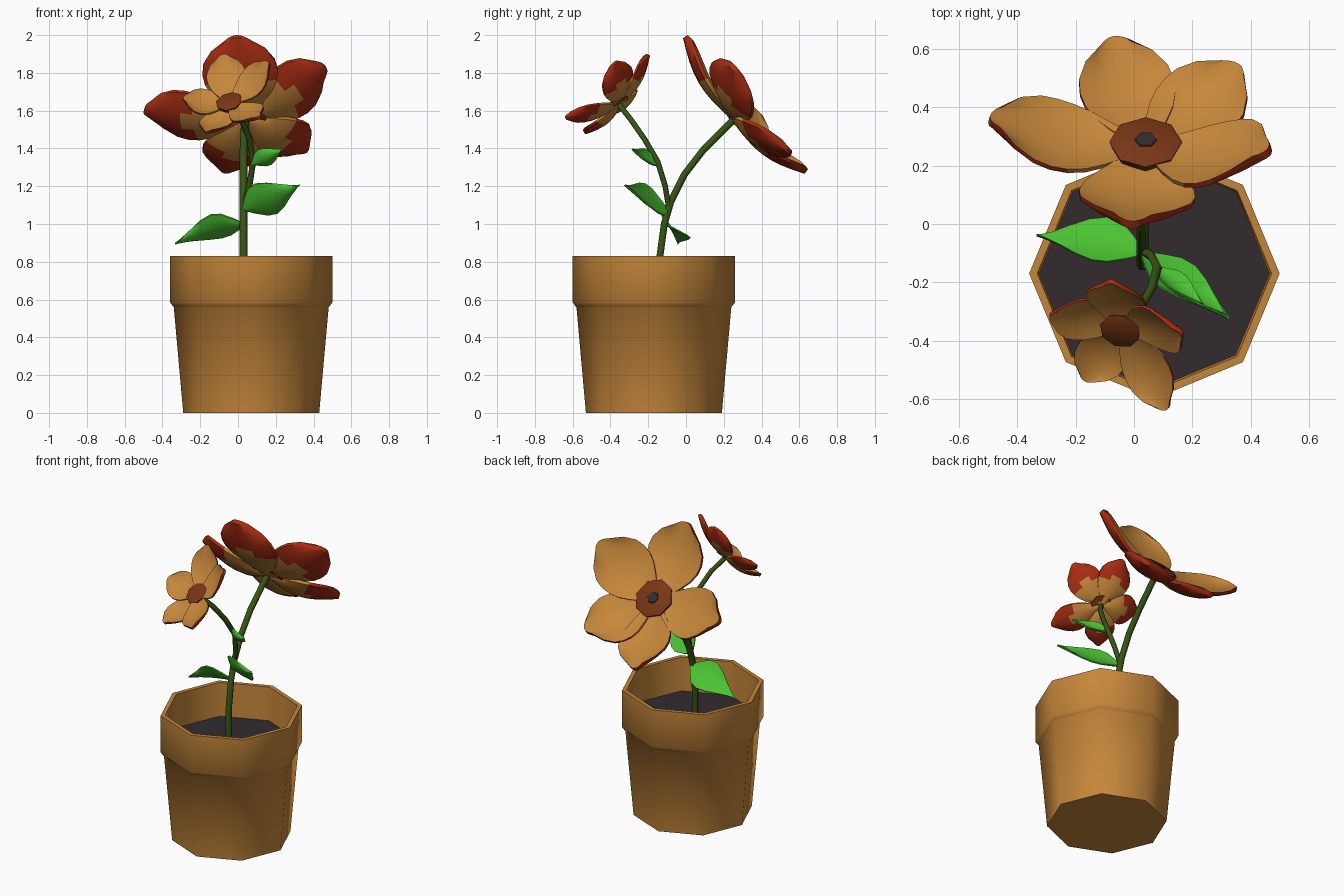
import bpy, bmesh, math
from mathutils import Vector as V, Matrix

if "Cube" in bpy.data.objects:
    bpy.data.objects.remove(bpy.data.objects["Cube"])


def material(name, rgb):
    m = bpy.data.materials.new(name)
    m.diffuse_color = (*rgb, 1)
    m.use_nodes = True
    m.node_tree.nodes["Principled BSDF"].inputs["Base Color"].default_value = m.diffuse_color
    return m


tan = material("tan", (0.56, 0.24, 0.043))
red = material("red", (0.40, 0.026, 0.006))
brown = material("brown", (0.19, 0.036, 0.008))
soil_dark = material("dark_soil", (0.032, 0.024, 0.028))
stem_green = material("stem_green", (0.04, 0.09, 0.008))
leaf_green = material("leaf_green", (0.07, 0.54, 0.032))


def finish(bm, name, mats, angle=50):
    bmesh.ops.recalc_face_normals(bm, faces=bm.faces[:])
    me = bpy.data.meshes.new(name)
    bm.to_mesh(me)
    bm.free()
    for m in mats:
        me.materials.append(m)
    me.shade_smooth()
    me.set_sharp_from_angle(angle=math.radians(angle))
    ob = bpy.data.objects.new(name, me)
    bpy.context.collection.objects.link(ob)
    return ob


def lathe(name, profile, mat, centre, axis=V((0, 0, 1)), sides=8):
    """Solid of revolution: (radius, height) rings with capped ends."""
    bm = bmesh.new()
    rot = axis.to_track_quat('Z', 'Y').to_matrix()
    rings = []
    for r, z in profile:
        rings.append([bm.verts.new(V(centre) + rot @ V((
            r * math.cos(2 * math.pi * i / sides),
            r * math.sin(2 * math.pi * i / sides), z))) for i in range(sides)])
    for a, b in zip(rings, rings[1:]):
        for i in range(sides):
            j = (i + 1) % sides
            bm.faces.new((a[i], a[j], b[j], b[i]))
    bm.faces.new(rings[0][::-1])
    bm.faces.new(rings[-1])
    return finish(bm, name, [mat])


def blade(name, base, tip, normal, half, outline, bulge, cup, thick, mats):
    """Petal or leaf: curved sheet with thickness; second material on the outer underside."""
    base, tip = V(base), V(tip)
    d = tip - base
    side = V(normal).cross(d).normalized()
    n = d.cross(side).normalized()
    bm = bmesh.new()
    cols = 6
    layers = []
    for low in (0, 1):
        grid = []
        for t, w in outline:
            row = []
            for k in range(cols + 1):
                s = k / cols * 2 - 1
                tt = t - 0.07 * s * s * t          # rounded tip
                h = bulge * math.sin(math.pi * t) + cup * s * s * w - low * thick * (1 - 0.4 * s * s)
                row.append(bm.verts.new(base + d * tt + side * (half * w * s) + n * h))
            grid.append(row)
        layers.append(grid)
    rows = len(outline)
    two = len(mats) > 1
    for low, g in enumerate(layers):
        for r in range(rows - 1):
            for k in range(cols):
                f = bm.faces.new((g[r][k], g[r][k + 1], g[r + 1][k + 1], g[r + 1][k]))
                t = (outline[r][0] + outline[r + 1][0]) / 2
                s = abs((k + 0.5) / cols * 2 - 1)
                if two and low and t > 0.63 - 0.17 * s:
                    f.material_index = 1
    # rim
    loop = [(r, 0) for r in range(rows)] + [(rows - 1, k) for k in range(1, cols + 1)]
    loop += [(r, cols) for r in range(rows - 2, -1, -1)] + [(0, k) for k in range(cols - 1, 0, -1)]
    for (r, k), (q, m) in zip(loop, loop[1:] + loop[:1]):
        f = bm.faces.new((layers[0][r][k], layers[0][q][m], layers[1][q][m], layers[1][r][k]))
        if two and (outline[r][0] + outline[q][0]) / 2 > 0.45:
            f.material_index = 1
    return finish(bm, name, mats)


def stem(name, points, radius):
    cu = bpy.data.curves.new(name, 'CURVE')
    cu.dimensions = '3D'
    cu.bevel_depth = radius
    cu.bevel_resolution = 1
    cu.use_fill_caps = True
    sp = cu.splines.new('POLY')
    sp.points.add(len(points) - 1)
    for p, co in zip(sp.points, points):
        p.co = (*co, 1)
    sp.use_smooth = True
    cu.materials.append(stem_green)
    ob = bpy.data.objects.new(name, cu)
    bpy.context.collection.objects.link(ob)


# Pot with rim and soil
POT = (0.07, -0.17, 0)
lathe("pot", [(0.36, 0), (0.41, 0.56), (0.415, 0.565), (0.43, 0.585), (0.43, 0.83),
              (0.402, 0.83), (0.395, 0.58)], tan, POT)
lathe("soil", [(0.393, 0.585), (0.396, 0.61)], soil_dark, POT)

# Stems
stem("main_stem", [(0.03, -0.14, 0.58), (0.03, -0.138, 0.83), (0.03, -0.115, 1.0), (0.03, -0.08, 1.12),
                   (0.03, -0.01, 1.26), (0.03, 0.09, 1.39), (0.035, 0.2, 1.5), (0.04, 0.27, 1.57)], 0.021)
stem("branch_stem", [(0.03, -0.09, 1.08), (0.06, -0.11, 1.2), (0.08, -0.15, 1.33), (0.06, -0.22, 1.45),
                     (0.02, -0.29, 1.55), (-0.045, -0.36, 1.64)], 0.016)

# Flowers: petals aimed at their tips, plus a flat centre
PETAL = [(0, 0.1), (0.12, 0.36), (0.25, 0.62), (0.38, 0.84), (0.5, 0.96), (0.62, 1.0),
         (0.74, 0.95), (0.88, 0.72), (1, 0.32)]


def flower(name, centre, normal, scale, petals):
    normal = V(normal).normalized()
    for i, (tip, half) in enumerate(petals):
        blade(f"{name}_petal_{i + 1}", centre, tip, normal, half, PETAL,
              -0.05 * scale, 0.03 * scale, 0.03 * scale, [tan, red])
    lathe(f"{name}_centre", [(0.11 * scale, -0.02 * scale), (0.125 * scale, 0.022 * scale),
                             (0.105 * scale, 0.032 * scale)], brown, centre, normal)
    return normal


big = (0.04, 0.265, 1.57)
n = flower("big_flower", big, (0, 0.73, 0.68), 1.0, [
    ((-0.01, 0.01, 2.0), 0.20), ((0.46, 0.26, 1.84), 0.18), ((0.36, 0.55, 1.40), 0.17),
    ((-0.07, 0.645, 1.29), 0.165), ((-0.495, 0.37, 1.61), 0.17)])
lathe("big_flower_dark_spot", [(0.04, 0.03), (0.036, 0.037)], soil_dark, big, n, 6)

flower("small_flower", (-0.045, -0.36, 1.64), (-0.22, -0.63, 0.74), 0.58, [
    ((-0.08, -0.205, 1.9), 0.105), ((0.16, -0.38, 1.86), 0.105), ((0.11, -0.64, 1.57), 0.09),
    ((-0.17, -0.54, 1.49), 0.09), ((-0.29, -0.32, 1.67), 0.095)])

# Leaves
LEAF = [(0, 0.1), (0.12, 0.5), (0.27, 0.9), (0.42, 1.0), (0.6, 0.8), (0.8, 0.42), (1, 0.03)]
for name, base, tip, nor, half, bulge in (
        ("left_leaf", (0.03, -0.1, 1.0), (-0.335, -0.035, 0.9), (-0.1, 0.66, 0.74), 0.1, 0.02),
        ("right_leaf", (0.03, -0.1, 1.08), (0.33, -0.32, 1.21), (0.22, 0.57, 0.43), 0.105, -0.01),
        ("upper_leaf", (0.075, -0.15, 1.32), (0.245, -0.28, 1.4), (0.22, 0.57, 0.43), 0.055, -0.01)):
    blade(name, base, tip, nor, half, LEAF, bulge, 0.02, 0.012, [leaf_green])
